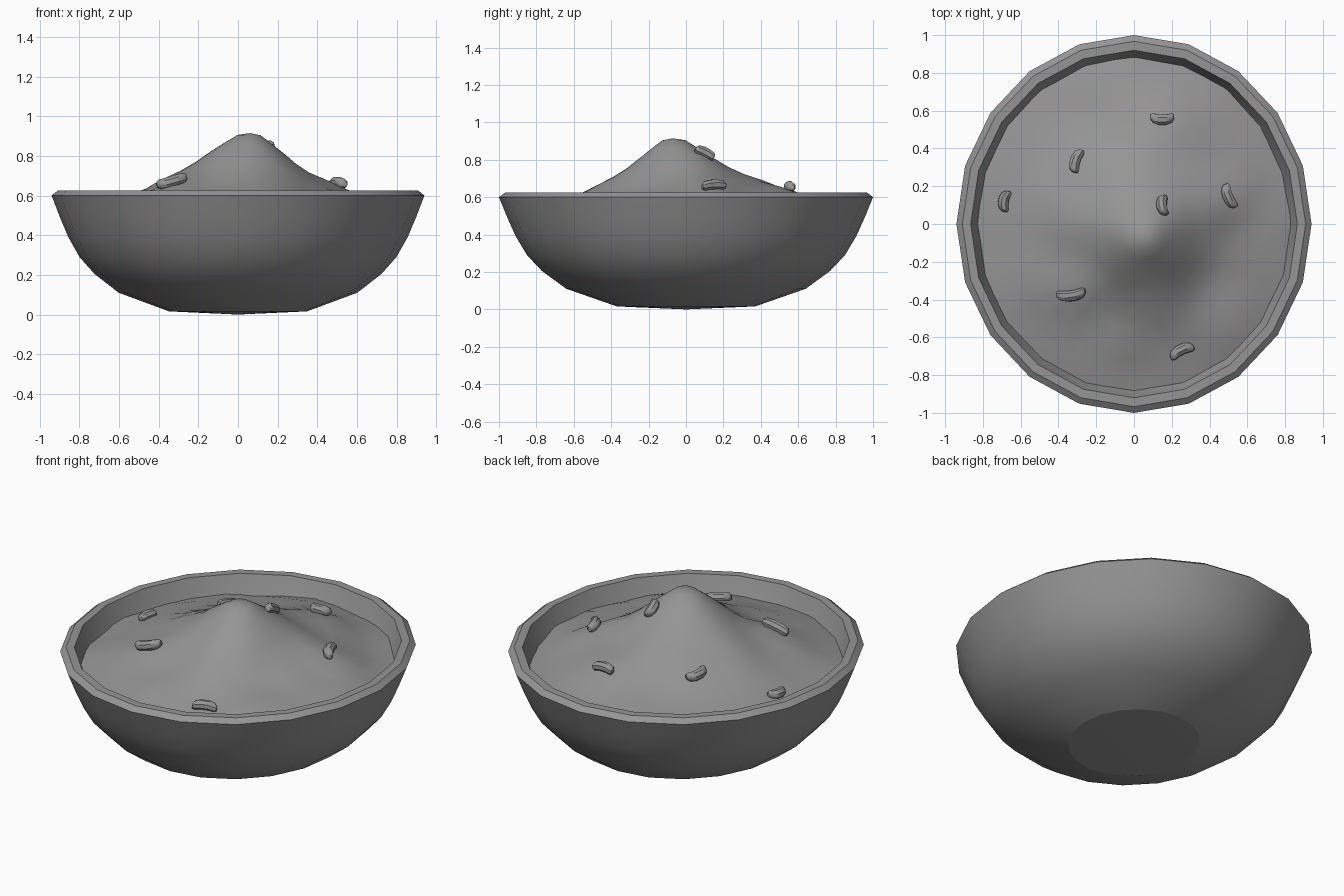
import bpy, bmesh, math
from mathutils import Vector, Matrix, noise

if "Cube" in bpy.data.objects:
    bpy.data.objects.remove(bpy.data.objects["Cube"])

WIDTH = 0.94            # bowl is slightly narrower across x
PEAK = Vector((0.06, -0.07))
RIM = 0.885             # where the filling meets the wall

grey = bpy.data.materials.new("plain grey")
grey.use_nodes = True
tone = (0.3, 0.3, 0.3, 1)
grey.diffuse_color = tone
grey.node_tree.nodes["Principled BSDF"].inputs["Base Color"].default_value = tone


def finish(bm, name, angle):
    bmesh.ops.recalc_face_normals(bm, faces=bm.faces)
    mesh = bpy.data.meshes.new(name)
    bm.to_mesh(mesh)
    bm.free()
    mesh.materials.append(grey)
    obj = bpy.data.objects.new(name, mesh)
    bpy.context.collection.objects.link(obj)
    bpy.ops.object.select_all(action='DESELECT')
    obj.select_set(True)
    bpy.context.view_layer.objects.active = obj
    bpy.ops.object.shade_smooth_by_angle(angle=math.radians(angle))
    return obj


def bridge(bm, rings):
    for a, b in zip(rings, rings[1:]):
        n = len(a)
        for i in range(n):
            bm.faces.new((a[i], a[(i + 1) % n], b[(i + 1) % n], b[i]))


def fan(bm, ring, centre):
    tip = bm.verts.new(centre)
    for i in range(len(ring)):
        bm.faces.new((tip, ring[i], ring[(i + 1) % len(ring)]))


# Bowl: a turned profile, outside up over the rim and down the inside
profile = [(0.37, 0.016), (0.64, 0.11), (0.77, 0.205), (0.85, 0.29), (0.91, 0.39),
           (0.955, 0.49), (1, 0.6), (0.967, 0.625), (0.92, 0.625), (0.875, 0.5),
           (0.82, 0.39), (0.74, 0.28), (0.6, 0.18), (0.36, 0.09)]
bm = bmesh.new()
rings = []
for r, z in profile:
    rings.append([bm.verts.new((WIDTH * r * math.sin(math.tau * i / 20),
                                r * math.cos(math.tau * i / 20), z)) for i in range(20)])
bridge(bm, rings)
fan(bm, rings[0], (0, 0, 0))
fan(bm, rings[-1], (0, 0, 0.08))
bowl = finish(bm, "bowl", 32)
# crease the foot and the rim
for e in bowl.data.edges:
    a, b = (bowl.data.vertices[v].co.z for v in e.vertices)
    if abs(a - b) < 1e-5 and (a > 0.59 or abs(a - 0.016) < 0.001):
        e.use_edge_sharp = True

# Filling: height falls from the peak to the wall, with soft ridges and dips
slope = [(0, 0.915), (0.07, 0.905), (0.2, 0.83), (0.3, 0.765), (0.4, 0.705),
         (0.5, 0.66), (0.6, 0.62), (0.8, 0.565), (1, 0.52)]
bumps = [(-0.35, 0.08, 0.2, 0.02), (-0.12, -0.33, 0.17, -0.02), (0.15, 0.5, 0.2, 0.04),
         (0.5, 0.16, 0.15, 0.025), (0.4, -0.3, 0.16, -0.035), (-0.35, -0.4, 0.13, 0.025),
         (0.45, -0.55, 0.14, 0.02), (0.6, 0.45, 0.14, -0.02), (-0.4, 0.55, 0.16, -0.02)]


def reach(d):
    """Distance from the peak to the wall along direction d."""
    c = Vector((PEAK.x / WIDTH, PEAK.y))
    e = Vector((d.x / WIDTH, d.y))
    h = c.dot(e)
    return (-h + math.sqrt(h * h - e.dot(e) * (c.dot(c) - RIM ** 2))) / e.dot(e)


def height(x, y):
    d = Vector((x, y)) - PEAK
    t = d.length / reach(d.normalized()) if d.length > 1e-6 else 0
    t = min(t, 1)
    for (t0, z0), (t1, z1) in zip(slope, slope[1:]):
        if t <= t1:
            z = z0 + (z1 - z0) * (t - t0) / (t1 - t0)
            break
    for bx, by, s, k in bumps:
        z += k * math.exp(-((x - bx) ** 2 + (y - by) ** 2) / s ** 2)
    return z + 0.025 * min(1, 2 * t) * noise.noise(Vector((x * 4.5, y * 4.5, 2)))


bm = bmesh.new()
rings = []
for step in (0.07, 0.14, 0.22, 0.31, 0.4, 0.5, 0.6, 0.7, 0.8, 0.9, 1):
    ring = []
    for i in range(36):
        d = Vector((math.cos(math.tau * i / 36), math.sin(math.tau * i / 36)))
        p = PEAK + d * reach(d) * step
        ring.append(bm.verts.new((p.x, p.y, height(p.x, p.y))))
    rings.append(ring)
bridge(bm, rings)
fan(bm, rings[0], (PEAK.x, PEAK.y, height(*PEAK)))
filling = finish(bm, "filling", 40)

# Beans: bent faceted pods lying on the filling (x, y, heading, length)
beans = [(0.15, 0.555, 180, 0.13), (-0.3, 0.33, 75, 0.13), (-0.68, 0.12, 80, 0.115),
         (0.15, 0.095, 90, 0.115), (0.5, 0.145, 115, 0.14), (-0.33, -0.37, 190, 0.165),
         (0.25, -0.67, 25, 0.14)]
for n, (x, y, heading, length) in enumerate(beans):
    bm = bmesh.new()
    rings = []
    for u, r in ((-1, 0.45), (-0.8, 0.85), (-0.3, 0.95), (0.3, 0.95), (0.8, 0.85), (1, 0.45)):
        rings.append([bm.verts.new((u * length * 0.48,
                                    0.031 * r * math.cos(math.tau * k / 8) + 0.018 * (0.5 - u * u),
                                    0.031 * r * math.sin(math.tau * k / 8))) for k in range(8)])
    bridge(bm, rings)
    bm.faces.new(rings[0])
    bm.faces.new(rings[-1])
    pod = finish(bm, f"bean_{n + 1}", 40)
    e = 0.04
    normal = Vector((height(x - e, y) - height(x + e, y),
                     height(x, y - e) - height(x, y + e), 2 * e)).normalized()
    tilt = Vector((0, 0, 1)).rotation_difference(normal).to_matrix().to_4x4()
    place = Vector((x, y, height(x, y))) + normal * 0.012
    pod.matrix_world = Matrix.Translation(place) @ tilt @ Matrix.Rotation(math.radians(heading), 4, 'Z')
